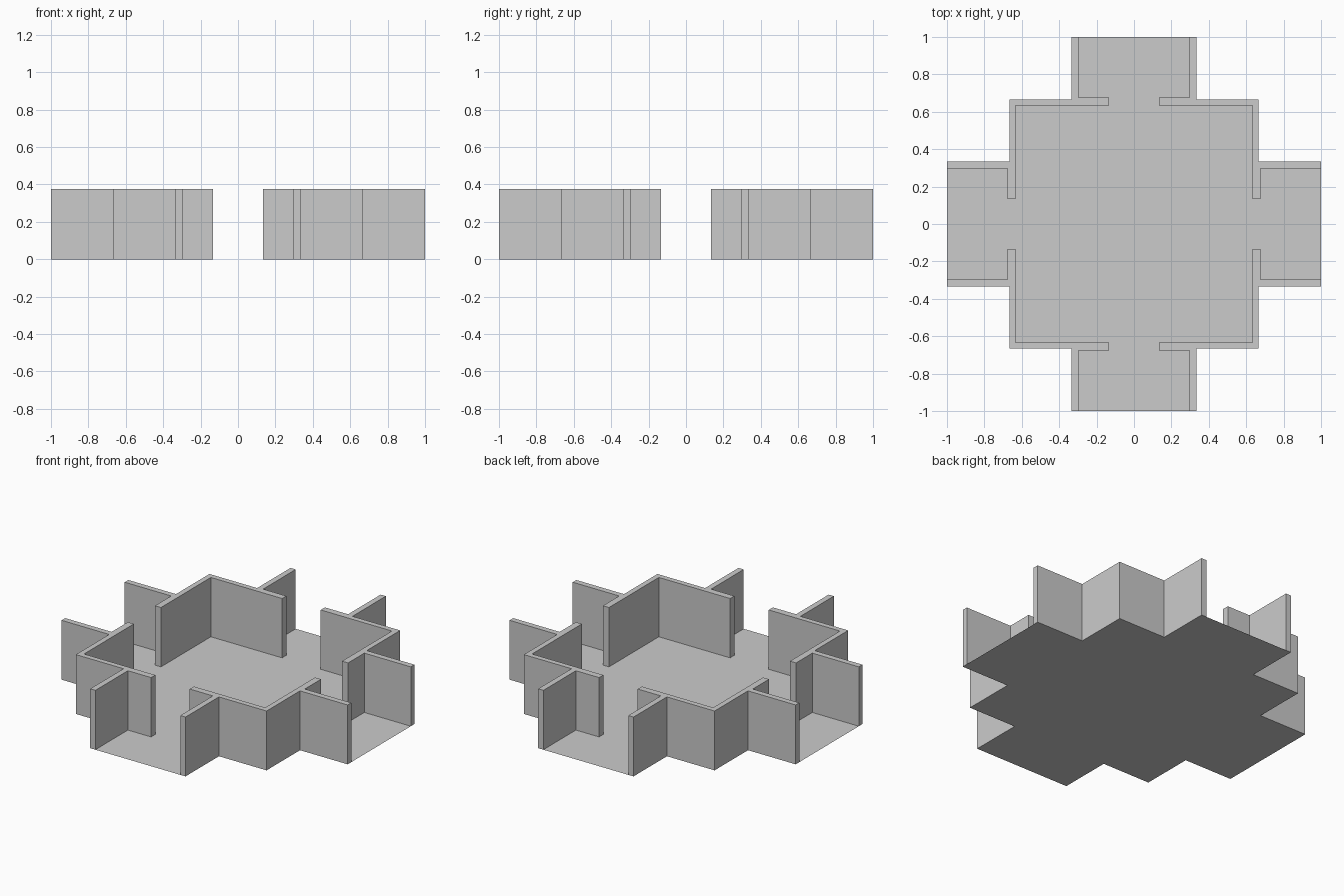
import bpy, bmesh

if "Cube" in bpy.data.objects:
    bpy.data.objects.remove(bpy.data.objects["Cube"])

HEIGHT = 0.375
A, B = 1 / 3, 2 / 3          # arm half-width, room half-width


def make_object(name, bm):
    bmesh.ops.recalc_face_normals(bm, faces=bm.faces)
    mesh = bpy.data.meshes.new(name)
    bm.to_mesh(mesh)
    bm.free()
    obj = bpy.data.objects.new(name, mesh)
    bpy.context.collection.objects.link(obj)
    return obj


# Stepped outline of one corner, from the +x arm round to the +y arm
outer = [(1, A), (B, A), (B, B), (A, B), (A, 1)]

# Paper-thin cross-shaped floor: the corner outline turned through four quarters
bm = bmesh.new()
outline, quarter = [], outer
for _ in range(4):
    outline += quarter
    quarter = [(-y, x) for x, y in quarter]
bm.faces.new([bm.verts.new((x, y, 0)) for x, y in outline])
floor = make_object("floor", bm)
if floor.data.polygons[0].normal.z < 0:
    floor.data.flip_normals()

# Wall plan: the outer outline, then the inner side with its two doorway stubs
half = [(0.297, 1), (0.297, 0.675), (0.135, 0.675), (0.135, 0.633), (0.633, 0.633)]
inner = half + [(y, x) for x, y in reversed(half[:-1])]

# One corner's walls, standing on the floor
bm = bmesh.new()
top = bm.faces.new([bm.verts.new((x, y, 0)) for x, y in outer + inner])
bmesh.ops.extrude_face_region(bm, geom=[top], use_keep_orig=True)
bm.faces.ensure_lookup_table()
bm.verts.ensure_lookup_table()
count = len(outer + inner)
for v in bm.verts[count:]:
    v.co.z = HEIGHT
walls = make_object("walls", bm)

# Mirror into all four corners
mirror = walls.modifiers.new("four_corners", 'MIRROR')
mirror.use_axis = (True, True, False)
mirror.use_mirror_merge = False
